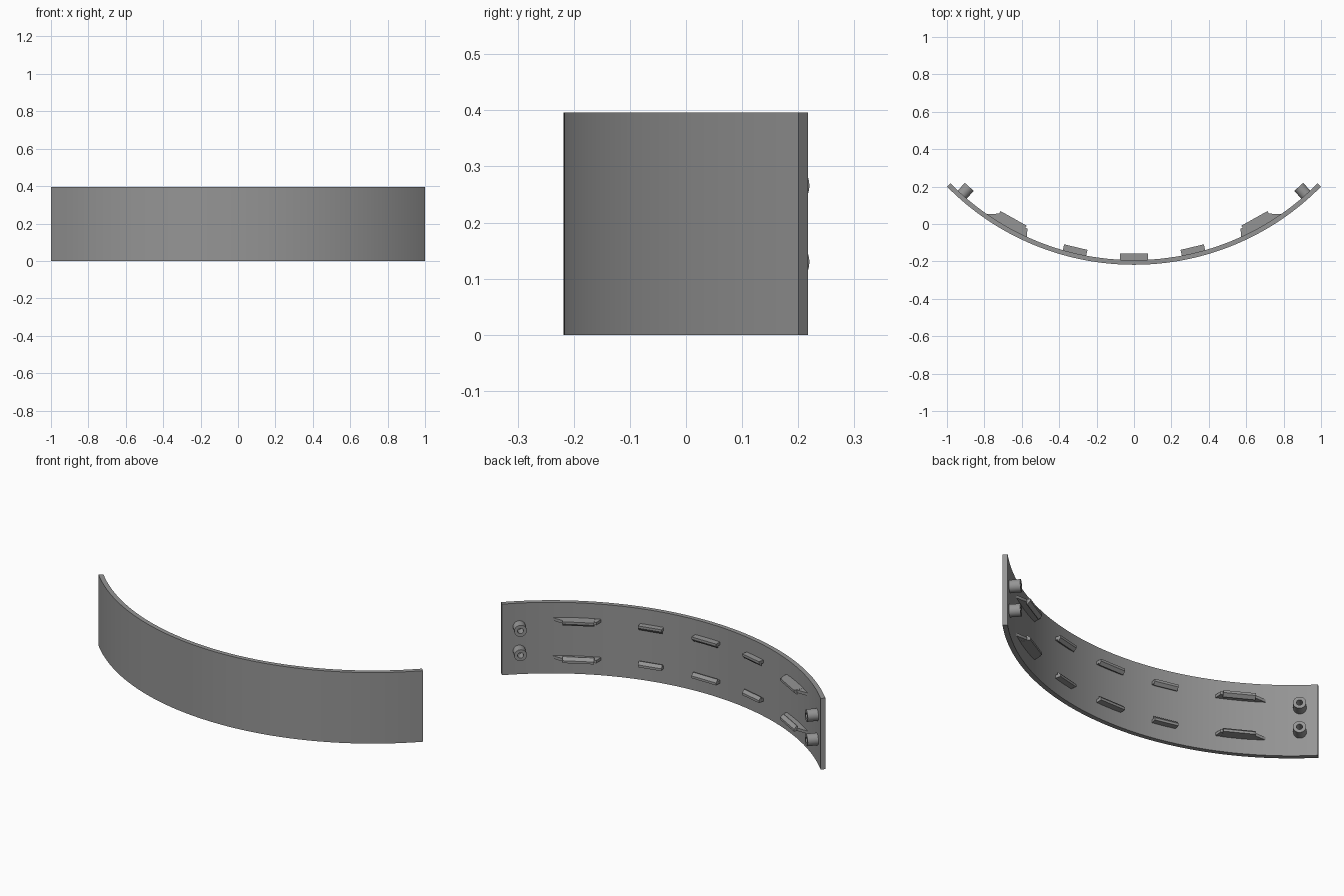
import bpy, bmesh, math
from mathutils import Matrix, Vector

if "Cube" in bpy.data.objects:
    bpy.data.objects.remove(bpy.data.objects["Cube"])

R_OUT, R_IN, CY, H = 1.405, 1.38, 1.187, 0.396
HALF = math.asin(1 / R_OUT)
MID = H / 2

grey = bpy.data.materials.new("plain_grey")
grey.diffuse_color = (0.3, 0.3, 0.3, 1)
grey.use_nodes = True
grey.node_tree.nodes["Principled BSDF"].inputs["Base Color"].default_value = grey.diffuse_color


def finish(bm, name, matrix=None):
    bmesh.ops.recalc_face_normals(bm, faces=bm.faces)
    mesh = bpy.data.meshes.new(name)
    bm.to_mesh(mesh)
    bm.free()
    if matrix:
        mesh.transform(matrix)
        if matrix.determinant() < 0:
            mesh.flip_normals()
    mesh.materials.append(grey)
    ob = bpy.data.objects.new(name, mesh)
    bpy.context.collection.objects.link(ob)
    bpy.context.view_layer.objects.active = ob
    ob.select_set(True)
    bpy.ops.object.shade_smooth_by_angle(angle=math.radians(30))
    ob.select_set(False)
    return ob


def prism(name, points, offset, matrix=None):
    """Extrude a flat outline along an offset vector."""
    bm = bmesh.new()
    face = bm.faces.new([bm.verts.new(p) for p in points])
    ext = bmesh.ops.extrude_face_region(bm, geom=[face])
    moved = [g for g in ext["geom"] if isinstance(g, bmesh.types.BMVert)]
    bmesh.ops.translate(bm, verts=moved, vec=offset)
    return finish(bm, name, matrix)


def arc(r, a0, a1, n, z=0):
    return [(r * math.sin(a0 + (a1 - a0) * i / n),
             CY - r * math.cos(a0 + (a1 - a0) * i / n), z) for i in range(n + 1)]


def on_wall(angle, z):
    """Local frame: x along the wall, y inward from it, z up."""
    return (Matrix.Translation((0, CY, z)) @ Matrix.Rotation(angle, 4, 'Z')
            @ Matrix.Translation((0, -R_IN, 0)))


# Curved panel
prism("curved_panel", arc(R_OUT, -HALF, HALF, 64) + arc(R_IN, HALF, -HALF, 64), (0, 0, H))


# Snap clip: a stem with a tapered lip pointing to the middle row
def clip(name, angle, half_len, base, tip, up):
    profile = [(-0.006, 0.009), (tip, 0.009), (tip, -0.004), (base + 0.004, -0.019),
               (base, -0.019), (base, -0.008), (-0.006, -0.008)]
    prism(name, [(-half_len, y, z * up) for y, z in profile], (2 * half_len, 0, 0),
          on_wall(angle, MID + up * 0.106))


for up, row in ((1, "upper"), (-1, "lower")):
    clip(f"{row}_middle_clip", 0, 0.076, 0.018, 0.036, up)
    for side in (-1, 1):
        clip(f"{row}_inner_clip", side * 0.233, 0.064, 0.015, 0.033, up)
        clip(f"{row}_outer_clip", side * 0.508, 0.08, 0.035, 0.056, up)
        # Gusset under the outer clip, following the wall
        a0, a1 = math.asin(0.57 / R_IN), math.asin(0.795 / R_IN)
        outline = arc(R_IN + 0.006, a0, a1, 10) + [(0.72, 0.055, 0), (0.57, -0.025, 0)]
        prism(f"{row}_gusset", [(x * side, y, MID + up * 0.106 - 0.008) for x, y, z in outline],
              (0, 0, 0.016))


# Hollow screw posts: lathe a small section around the inward axis
def post(name, angle, z):
    bm = bmesh.new()
    section = [(0.032, -0.008), (0.032, 0.056), (0.015, 0.056), (0.015, 0.004), (0, 0.004)]
    verts = [bm.verts.new((r, y, 0)) for r, y in section]
    edges = [bm.edges.new(p) for p in zip(verts, verts[1:])]
    bmesh.ops.spin(bm, geom=verts + edges, cent=(0, 0, 0), axis=(0, 1, 0),
                   angle=2 * math.pi, steps=32, use_merge=True)
    bmesh.ops.remove_doubles(bm, verts=bm.verts, dist=0.0001)
    finish(bm, name, on_wall(angle, z))


for side in (-1, 1):
    for dz in (-0.068, 0.068):
        post("screw_post", side * 0.728, MID + dz)
